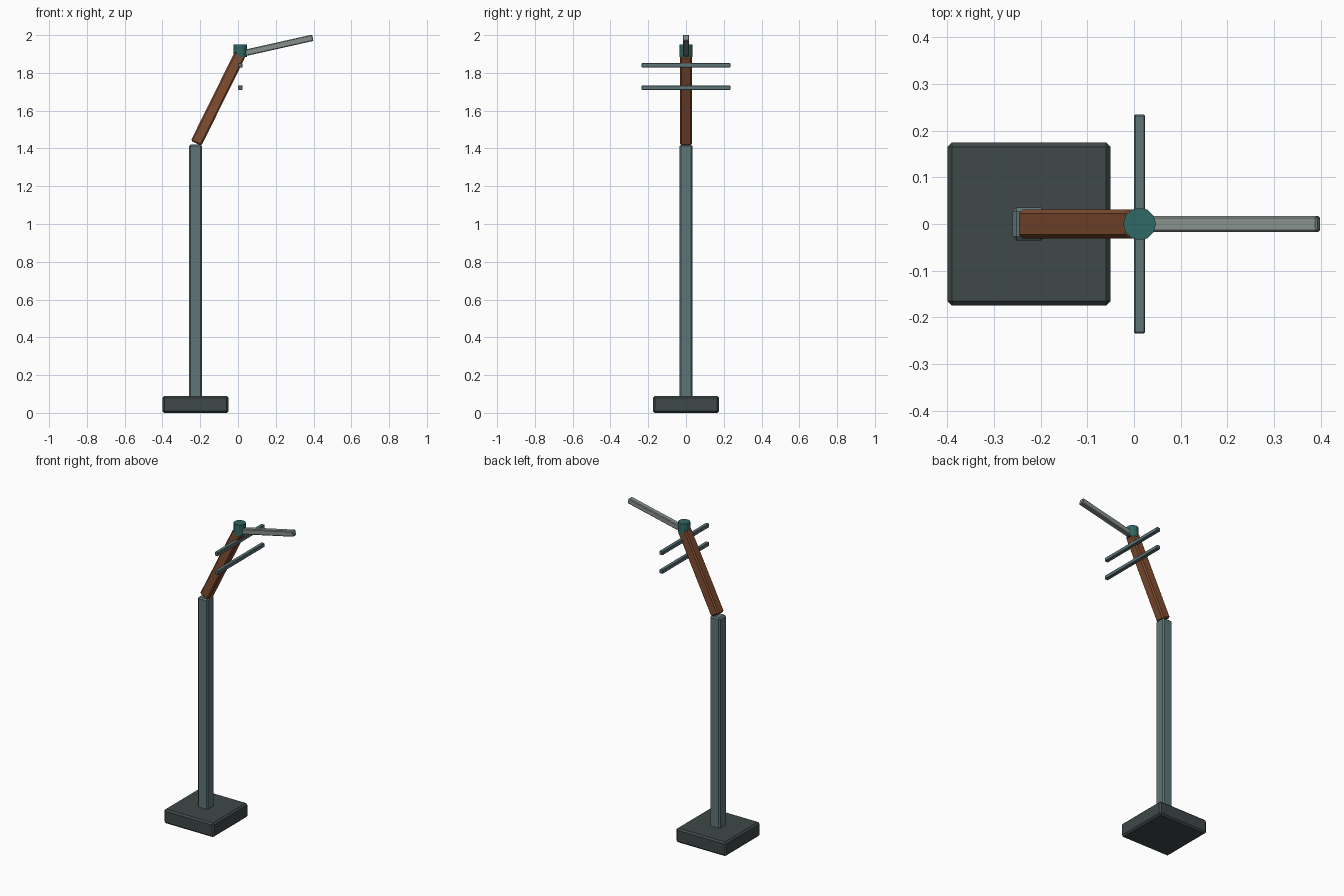
import bpy
from math import radians
from mathutils import Vector

if "Cube" in bpy.data.objects:
    bpy.data.objects.remove(bpy.data.objects["Cube"])


def colour(name, rgb):
    m = bpy.data.materials.new(name)
    m.diffuse_color = (*rgb, 1)
    m.use_nodes = True
    m.node_tree.nodes["Principled BSDF"].inputs["Base Color"].default_value = m.diffuse_color
    return m


dark = colour("dark_iron", (0.05, 0.065, 0.065))
steel = colour("blue_steel", (0.11, 0.18, 0.19))
rust = colour("rust", (0.22, 0.075, 0.03))
teal = colour("teal", (0.03, 0.14, 0.13))
pale = colour("pale_grey", (0.24, 0.28, 0.26))


def finish(obj, name, mat, bevel):
    obj.name = name
    obj.data.materials.append(mat)
    if bevel:
        b = obj.modifiers.new("chamfer", 'BEVEL')
        b.width = bevel
        b.segments = 1
    return obj


def box(name, loc, size, mat, bevel):
    bpy.ops.mesh.primitive_cube_add(size=1, location=loc)
    o = bpy.context.object
    o.scale = size
    bpy.ops.object.transform_apply(location=False, rotation=False, scale=True)
    return finish(o, name, mat, bevel)


def beam(name, a, b, width, mat, bevel):
    """Square beam between two points in the xz plane."""
    a, b = Vector(a), Vector(b)
    d = b - a
    o = box(name, (a + b) / 2, (d.length, width, width), mat, bevel)
    o.rotation_euler = (0, -Vector((d.x, d.z)).angle_signed(Vector((1, 0))), 0)
    return o


# Foot and upright
box("base", (-0.225, 0, 0.045), (0.35, 0.35, 0.09), dark, 0.01)
box("post", (-0.225, 0, 0.75), (0.07, 0.07, 1.34), steel, 0.008)

# Leaning arm and the rod reaching forward
beam("leaning_arm", (-0.222, 0, 1.427), (0.012, 0, 1.9), 0.062, rust, 0.008)
beam("reaching_rod", (0.012, 0, 1.9), (0.396, 0, 1.986), 0.034, pale, 0.004)

# Hub at the joint
bpy.ops.mesh.primitive_cylinder_add(vertices=12, radius=0.035, depth=0.068,
                                    location=(0.012, 0, 1.917))
finish(bpy.context.object, "hub", teal, 0)

# Two crossbars
for i, z in enumerate((1.84, 1.722)):
    box(f"crossbar_{i + 1}", (0.012, 0, z), (0.024, 0.47, 0.024), steel, 0.003)
